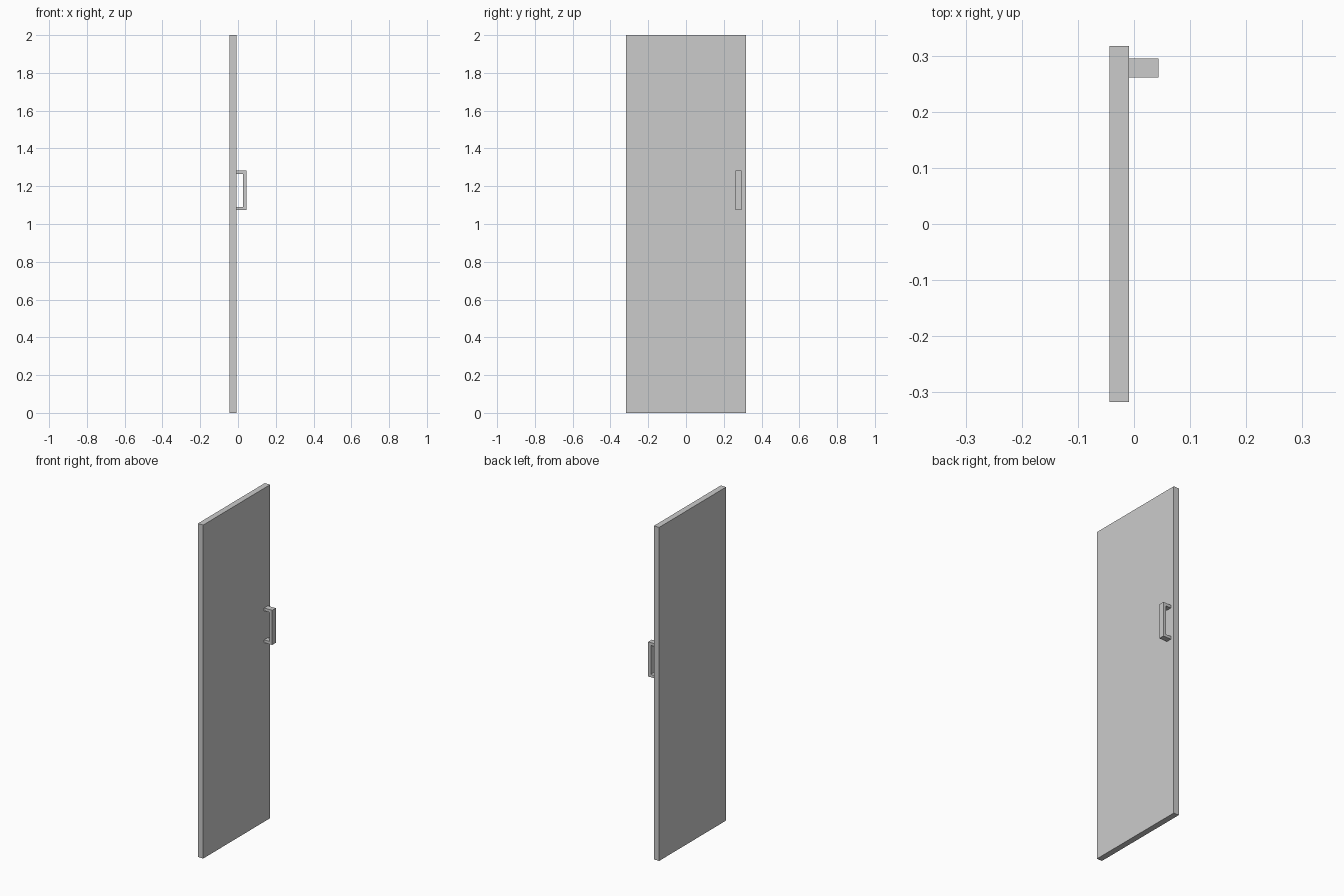
import bpy, bmesh

if "Cube" in bpy.data.objects:
    bpy.data.objects.remove(bpy.data.objects["Cube"])


def extrude_xz(name, profile, y0, y1):
    """Extrude a closed XZ outline along y into a solid."""
    bm = bmesh.new()
    face = bm.faces.new([bm.verts.new((x, y0, z)) for x, z in profile])
    out = bmesh.ops.extrude_face_region(bm, geom=[face])
    verts = [v for v in out["geom"] if isinstance(v, bmesh.types.BMVert)]
    bmesh.ops.translate(bm, verts=verts, vec=(0, y1 - y0, 0))
    bmesh.ops.recalc_face_normals(bm, faces=bm.faces)
    mesh = bpy.data.meshes.new(name)
    bm.to_mesh(mesh)
    bm.free()
    obj = bpy.data.objects.new(name, mesh)
    bpy.context.collection.objects.link(obj)
    return obj


BACK, FACE, GRIP = -0.044, -0.009, 0.044   # x of door back, door face, handle front
T = 0.017                                  # handle bar thickness
LOW, HIGH = 1.074, 1.282                   # handle z range

# Flat door panel
extrude_xz("door_panel", [(BACK, 0), (FACE, 0), (FACE, 2), (BACK, 2)], -0.317, 0.317)

# C-shaped pull handle near the free edge
extrude_xz("door_handle", [
    (FACE, LOW), (GRIP, LOW), (GRIP, HIGH), (FACE, HIGH),
    (FACE, HIGH - T), (GRIP - T, HIGH - T), (GRIP - T, LOW + T), (FACE, LOW + T),
], 0.261, 0.295)
